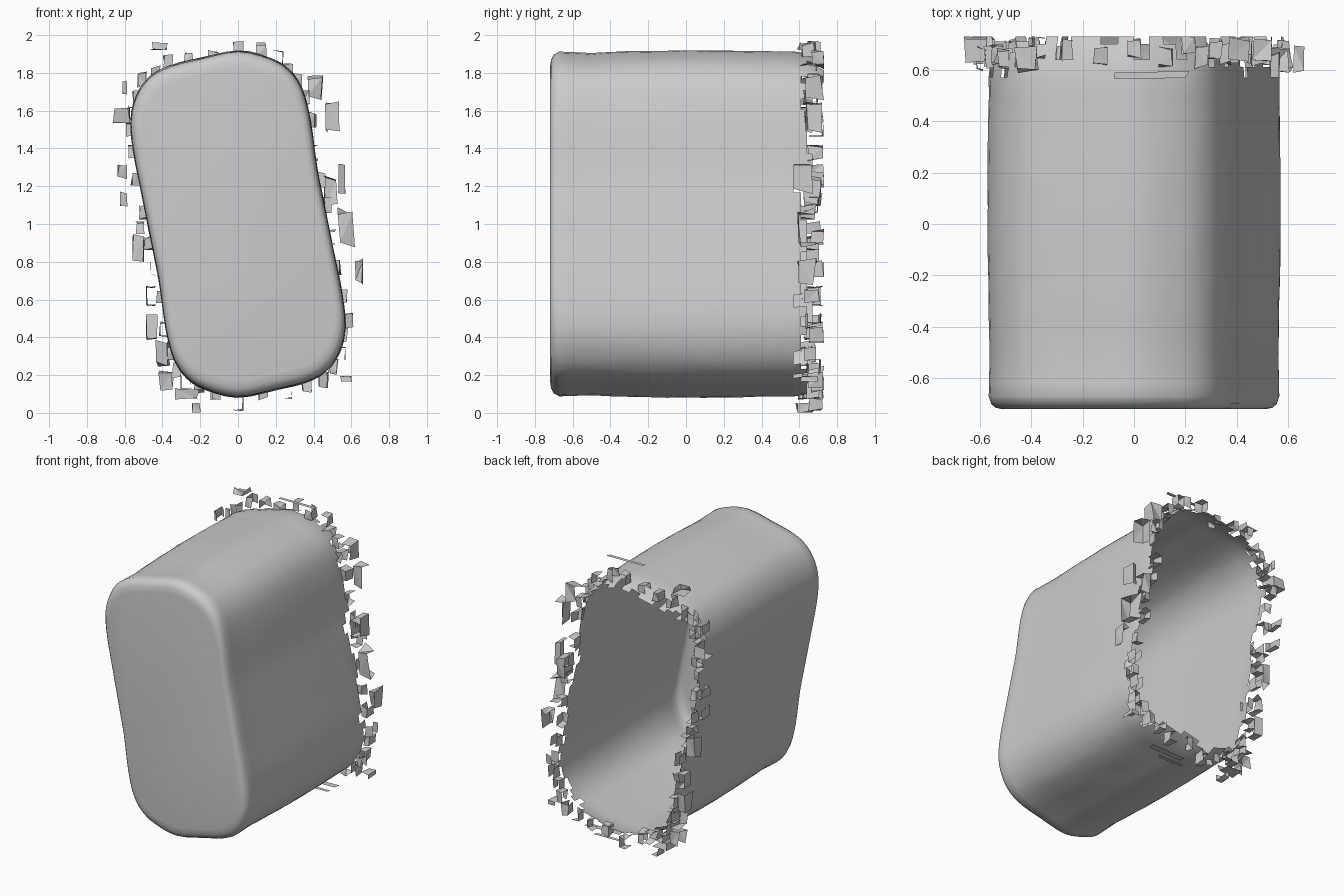
import bpy, bmesh, math, random
from mathutils import Vector

random.seed(4)
if "Cube" in bpy.data.objects:
    bpy.data.objects.remove(bpy.data.objects["Cube"])

grey = bpy.data.materials.new("plain grey")
grey.use_nodes = True
colour = (0.6, 0.6, 0.6, 1)
grey.diffuse_color = colour
grey.node_tree.nodes["Principled BSDF"].inputs["Base Color"].default_value = colour

BACK = 0.73
CENTRE = Vector((0, 1))


def add_object(name, bm):
    mesh = bpy.data.meshes.new(name)
    bm.to_mesh(mesh)
    bm.free()
    mesh.materials.append(grey)
    obj = bpy.data.objects.new(name, mesh)
    bpy.context.collection.objects.link(obj)
    return obj


def smooth_loop(points, steps):
    """Closed Catmull-Rom curve through the points."""
    result = []
    n = len(points)
    for i in range(n):
        a, b, c, d = (points[(i + k) % n] for k in (-1, 0, 1, 2))
        for s in range(steps):
            t = s / steps
            result.append(0.5 * (2 * b + (c - a) * t + (2 * a - 5 * b + 4 * c - d) * t ** 2
                                 + (3 * b - a - 3 * c + d) * t ** 3))
    return result


# Leaning rounded outline: one half, repeated by a half turn
half = [Vector(p) for p in (
    (0, 1.92), (.17, 1.88), (.27, 1.82), (.34, 1.72), (.385, 1.55), (.42, 1.3), (.46, 1.1),
    (.51, .85), (.555, .62), (.57, .45), (.54, .32), (.47, .22), (.36, .16), (.2, .12))]
outline = smooth_loop(half + [2 * CENTRE - p for p in half], 3)
count = len(outline)

# Shell: closed rounded front, long body, rim drawn in slightly at the back
rings = [(-.72, .9), (-.715, .945), (-.7, .975), (-.67, .992), (-.62, .99), (-.5, .985)]
rings += [(-.4 + .1 * i, .99 + .01 * math.sin(i / 3)) for i in range(10)]
rings += [(.57, .993), (.61, .985), (.64, .98), (.67, .97), (.7, .96), (BACK, .945)]
bm = bmesh.new()
loops = []
for y, scale in rings:
    loop = []
    for p in outline:
        wobble = random.uniform(-.002, .002) if y > -.6 else 0
        q = CENTRE + (p - CENTRE) * (scale + wobble)
        loop.append(bm.verts.new((q.x, y, q.y)))
    loops.append(loop)
bm.faces.new(loops[0])

# Each column of the torn rim stops at its own depth
for j in range(count):
    k = (j + 1) % count
    on_cap = abs(outline[j].y - 1) > .82
    tear = random.choice((.64, .7, BACK)) if on_cap else random.choice((.57, .61, .61, .64, .67))
    for i in range(len(rings) - 1):
        if rings[i + 1][0] <= tear + .001:
            bm.faces.new((loops[i][j], loops[i][k], loops[i + 1][k], loops[i + 1][j]))
bmesh.ops.delete(bm, geom=[v for v in bm.verts if not v.link_faces], context='VERTS')
bmesh.ops.recalc_face_normals(bm, faces=bm.faces[:])
shell = add_object("open_shell", bm)
for face in shell.data.polygons:
    face.use_smooth = True
bpy.context.view_layer.objects.active = shell
shell.select_set(True)
bpy.ops.object.shade_smooth_by_angle(angle=math.radians(40))


def add_flake(bm, x, z, width, height, y, depth):
    """Crumpled open fragment: a jittered block with some sides missing."""
    made = bmesh.ops.create_cube(bm, size=1)["verts"]
    for v in made:
        shake = [random.uniform(.55, 1) for _ in range(3)]
        v.co = Vector((x + v.co.x * width * shake[0],
                       min(BACK, y + v.co.y * depth * shake[1]),
                       min(2, max(0, z + v.co.z * height * shake[2]))))
    faces = list({f for v in made for f in v.link_faces})
    faces.sort(key=lambda f: f.calc_center_median().to_tuple())
    bmesh.ops.delete(bm, geom=random.sample(faces, 3), context='FACES')


# Loose flakes floating round the torn rim: x, z, width, height
flakes = bmesh.new()
for x, z, w, h in (
        (-.42, 1.94, .1, .05), (-.6, 1.72, .03, .08), (-.62, 1.58, .1, .1),
        (-.61, 1.28, .06, .1), (-.61, 1.13, .05, .09), (-.52, .98, .05, .07),
        (-.53, .87, .07, .2), (-.46, .62, .06, .12), (-.46, .45, .07, .14),
        (-.4, .32, .08, .16), (-.38, .17, .09, .12), (-.27, .1, .15, .06),
        (-.22, .03, .05, .06), (.57, .18, .07, .04), (.64, .75, .05, .15),
        (.57, .98, .1, .25), (.55, 1.25, .04, .2), (.49, 1.17, .08, .18),
        (.5, 1.57, .09, .22), (.41, 1.72, .09, .15)):
    add_flake(flakes, x, z, w, h, random.uniform(.62, .69), .11)

# Small crumbs clinging to the rim itself
for j in range(0, count, 2):
    p = CENTRE + (outline[j] - CENTRE) * random.uniform(.98, 1.03)
    add_flake(flakes, p.x, p.y, .06, .09, random.uniform(.64, .7), .09)
bmesh.ops.delete(flakes, geom=[v for v in flakes.verts if not v.link_faces], context='VERTS')
bmesh.ops.triangulate(flakes, faces=flakes.faces[:])
add_object("loose_flakes", flakes)


# Flat slivers above and below the shell
def add_sliver(name, x, y, z, length, depth):
    bm = bmesh.new()
    corners = ((-.5, -.5), (.45, -.4), (.5, .5), (-.5, .3))
    bm.faces.new([bm.verts.new((x + u * length, y + v * depth, z)) for u, v in corners])
    add_object(name, bm)


add_sliver("top_sliver", .07, .58, 2, .29, .03)
add_sliver("bottom_sliver", .23, .6, .05, .27, .05)
add_sliver("bottom_chip", .2, .6, 0, .2, .03)
